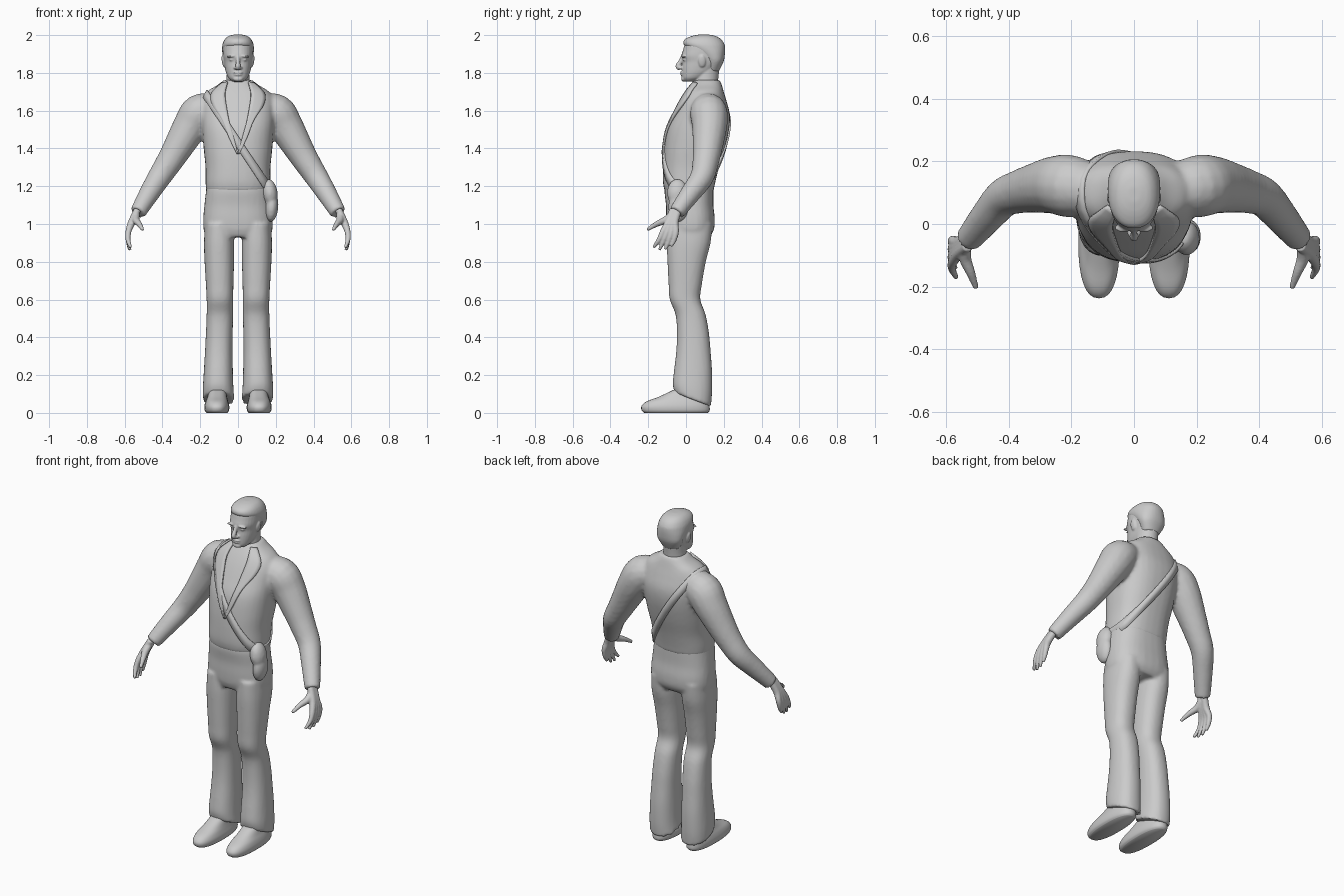
import bpy, bmesh, math
from mathutils import Vector, Matrix
from mathutils.bvhtree import BVHTree

if "Cube" in bpy.data.objects:
    bpy.data.objects.remove(bpy.data.objects["Cube"])

grey = bpy.data.materials.new("plain grey")
grey.diffuse_color = (0.6, 0.6, 0.6, 1)
grey.use_nodes = True
grey.node_tree.nodes["Principled BSDF"].inputs["Base Color"].default_value = grey.diffuse_color


def refine(rows, n=4):
    """Catmull-Rom interpolation between rows of numbers."""
    out = []
    for i in range(len(rows) - 1):
        a, b, c, d = (rows[max(i - 1, 0)], rows[i], rows[i + 1], rows[min(i + 2, len(rows) - 1)])
        for k in range(n):
            t = k / n
            out.append([0.5 * (2 * q + (r - p) * t + (2 * p - 5 * q + 4 * r - s) * t * t
                               + (3 * q - p - 3 * r + s) * t ** 3) for p, q, r, s in zip(a, b, c, d)])
    return out + [list(rows[-1])]


def skin(bm, rings):
    """Bridge rings of points into a closed body."""
    rings = [[bm.verts.new(p) for p in ring] for ring in rings]
    n = len(rings[0])
    for a, b in zip(rings, rings[1:]):
        for i in range(n):
            bm.faces.new((a[i], a[(i + 1) % n], b[(i + 1) % n], b[i]))
    bm.faces.new(rings[0])
    bm.faces.new(rings[-1])


def stack(bm, rows, side=1, power=2.0, n=32):
    """Horizontal sections: centre x, z, half width, front y, back y, tilt."""
    rings = []
    for x, z, rx, yf, yb, tilt in refine([tuple(r) + (0,) * (6 - len(r)) for r in rows]):
        ring = []
        for i in range(n):
            a = 2 * math.pi * i / n
            c, s = math.cos(a), math.sin(a)
            px = math.copysign(abs(c) ** (2 / power), c) * rx
            py = math.copysign(abs(s) ** (2 / power), s) * (yb - yf) / 2
            ring.append((side * (x + px), (yf + yb) / 2 + py, z + tilt * py))
        rings.append(ring)
    skin(bm, rings)


def tube(bm, rows, side=1, n=16):
    """Round sections along a path: x, y, z, radius."""
    rows = refine(rows)
    pts = [Vector((side * r[0], r[1], r[2])) for r in rows]
    rings = []
    for i, p in enumerate(pts):
        d = (pts[min(i + 1, len(pts) - 1)] - pts[max(i - 1, 0)]).normalized()
        u = d.cross(Vector((0, 1, 0.01))).normalized()
        v = d.cross(u)
        rings.append([p + rows[i][3] * (u * math.cos(2 * math.pi * k / n) + v * math.sin(2 * math.pi * k / n))
                      for k in range(n)])
    skin(bm, rings)


def blob(bm, pos, size, turn=0):
    m = Matrix.Translation(pos) @ Matrix.Rotation(turn, 4, 'Y') @ Matrix.Diagonal((*size, 1))
    bmesh.ops.create_uvsphere(bm, u_segments=16, v_segments=10, radius=1, matrix=m)


def finish(bm, name, voxel=0, smooth=3, thick=0):
    bmesh.ops.recalc_face_normals(bm, faces=bm.faces)
    me = bpy.data.meshes.new(name)
    bm.to_mesh(me)
    bm.free()
    me.materials.append(grey)
    me.polygons.foreach_set("use_smooth", [True] * len(me.polygons))
    ob = bpy.data.objects.new(name, me)
    bpy.context.collection.objects.link(ob)
    if thick:
        m = ob.modifiers.new("thickness", 'SOLIDIFY')
        m.thickness, m.offset = thick, 0
    if voxel:
        m = ob.modifiers.new("blend", 'REMESH')
        m.mode, m.voxel_size, m.use_smooth_shade = 'VOXEL', voxel, True
        m = ob.modifiers.new("soften", 'SMOOTH')
        m.factor, m.iterations = 0.5, smooth
    return ob


# Jacket: torso with sleeves blended in
jacket = bmesh.new()
stack(jacket, [(0, 1.17, .168, -.112, .145), (0, 1.22, .172, -.122, .155), (0, 1.3, .172, -.122, .175),
               (0, 1.4, .182, -.116, .205), (0, 1.5, .19, -.1, .228), (0, 1.58, .195, -.065, .232),
               (0, 1.65, .19, -.03, .215), (0, 1.7, .165, .0, .2), (0, 1.735, .11, .025, .19),
               (0, 1.762, .075, .045, .18)], power=2.4)
torso = BVHTree.FromBMesh(jacket)
for s in (1, -1):
    tube(jacket, [(.12, .11, 1.61, .08), (.2, .12, 1.59, .1), (.25, .125, 1.52, .094), (.315, .115, 1.41, .08),
                  (.36, .105, 1.335, .071), (.415, .085, 1.25, .063), (.465, .03, 1.17, .055),
                  (.51, -.025, 1.095, .047), (.53, -.05, 1.06, .043)], s)
finish(jacket, "jacket", .011, 4)

# Shoulder strap running diagonally round the torso
strap = bmesh.new()
centre, normal = Vector((0, .05, 1.43)), Vector((1.5, 0, 1)).normalized()
along = Vector((0, 1, 0)).cross(normal)
rim = []
for i in range(64):
    a = 2 * math.pi * i / 64
    d = along * math.cos(a) + Vector((0, math.sin(a), 0))
    hits = [torso.ray_cast(centre + normal * w, d)[0] for w in (-.02, .02)]
    if all(hits):
        rim.append([strap.verts.new(h + d * .003) for h in hits])
for a, b in zip(rim, rim[1:] + rim[:1]):
    strap.faces.new((a[0], a[1], b[1], b[0]))
finish(strap, "shoulder_strap", thick=.012)

# Lapels laid on the chest
lapels = bmesh.new()
for s in (1, -1):
    strip = refine([(.055, 1.75, .085, 1.745), (.068, 1.69, .14, 1.69), (.06, 1.62, .135, 1.63),
                    (.045, 1.54, .085, 1.55), (.02, 1.45, .045, 1.45), (.0, 1.37, .006, 1.37)])
    pairs = []
    for xi, zi, xo, zo in strip:
        pair = []
        for k in range(5):
            t = k / 4
            p = Vector((s * (xi + (xo - xi) * t), -1, zi + (zo - zi) * t))
            hit = torso.ray_cast(p, Vector((0, 1, 0)))[0]
            pair.append(lapels.verts.new(hit + Vector((0, -.006, 0))))
        pairs.append(pair)
    for a, b in zip(pairs, pairs[1:]):
        for k in range(4):
            lapels.faces.new((a[k], a[k + 1], b[k + 1], b[k]))
finish(lapels, "lapels", thick=.012)

# Trousers: hips and two flared legs
trousers = bmesh.new()
stack(trousers, [(0, .93, .165, -.085, .125), (0, .97, .182, -.1, .148), (0, 1.03, .184, -.105, .152),
                 (0, 1.1, .178, -.106, .145), (0, 1.17, .17, -.114, .145), (0, 1.21, .165, -.11, .145)], power=2.5)
for s in (1, -1):
    stack(trousers, [(.102, .07, .083, -.06, .132, -.38), (.105, .13, .081, -.07, .138, -.2),
                     (.104, .22, .077, -.064, .138), (.102, .32, .073, -.052, .131), (.099, .42, .071, -.048, .122),
                     (.096, .52, .07, -.055, .104), (.096, .6, .07, -.086, .076), (.097, .68, .073, -.092, .084),
                     (.099, .8, .078, -.098, .105), (.1, .9, .08, -.102, .13), (.1, 1.0, .075, -.1, .14)],
          s, power=2.3)
finish(trousers, "trousers", .01, 3)

# Shoes
shoes = bmesh.new()
for s in (1, -1):
    stack(shoes, [(.112, .0, .055, -.22, .115), (.112, .012, .064, -.234, .125), (.112, .035, .066, -.236, .125),
                  (.112, .06, .06, -.21, .12), (.11, .085, .052, -.145, .11), (.108, .12, .045, -.07, .1)],
          s, power=2.4)
finish(shoes, "shoes")

# Hip pouch
pouch = bmesh.new()
blob(pouch, (.168, -.045, 1.165), (.042, .056, .075), -.15)
blob(pouch, (.178, -.04, 1.09), (.036, .055, .08), .08)
finish(pouch, "hip_pouch", .009, 3)

# Hands: palm and fingers share one blended skin
hands = bmesh.new()
for s in (1, -1):
    for i, tip_z in enumerate((.876, .863, .865, .882)):
        ky = -.122 + .023 * i
        tube(hands, [(.532, -.07 + .01 * i, 1.075, .019), (.562, (ky - .065) / 2, 1.01, .02),
                     (.58, ky, .96, .016), (.582, ky - .022 + .004 * i, .915, .013),
                     (.568 + .004 * i, -.172 + .031 * i, tip_z, .008)], s, 10)
    tube(hands, [(.54, -.07, 1.05, .02), (.54, -.11, 1.02, .02), (.523, -.155, 1.0, .015),
                 (.505, -.205, .97, .009)], s, 10)
finish(hands, "hands", .005, 2)

# Head with neck, nose, brow, lips, eyes and ears
head = bmesh.new()
stack(head, [(0, 1.66, .08, .02, .17), (0, 1.72, .066, .036, .168), (0, 1.78, .06, .04, .172),
             (0, 1.84, .06, .04, .18)])
stack(head, [(0, 1.755, .03, -.008, .05), (0, 1.772, .05, -.02, .095), (0, 1.8, .063, -.022, .14),
             (0, 1.83, .07, -.021, .17), (0, 1.86, .075, -.018, .193), (0, 1.89, .079, -.024, .2),
             (0, 1.92, .08, -.016, .202), (0, 1.95, .078, -.008, .197), (0, 1.975, .066, .004, .18),
             (0, 1.992, .043, .035, .15), (0, 1.998, .02, .07, .12)], power=2.2)
tube(head, [(0, -.018, 1.885, .01), (0, -.03, 1.86, .011), (0, -.042, 1.835, .014), (0, -.03, 1.822, .012)])
blob(head, (0, -.02, 1.802), (.026, .012, .006))
blob(head, (0, -.018, 1.79), (.022, .012, .006))
blob(head, (0, -.012, 1.768), (.026, .014, .014))
for s in (1, -1):
    blob(head, (s * .034, -.012, 1.888), (.028, .015, .006), s * .12)
    blob(head, (s * .032, -.006, 1.87), (.015, .011, .007))
    blob(head, (s * .014, -.025, 1.826), (.009, .014, .008))
    blob(head, (s * .077, .085, 1.862), (.009, .02, .033), s * .15)
finish(head, "head", .0045, 2)

# Short cropped hair
hair = bmesh.new()
stack(hair, [(0, 1.81, .05, .1, .175), (0, 1.86, .075, .1, .199), (0, 1.9, .083, .06, .206),
             (0, 1.935, .084, .004, .207), (0, 1.955, .081, -.014, .202), (0, 1.978, .07, -.006, .186),
             (0, 1.995, .05, .03, .158), (0, 2.003, .02, .07, .12)], power=2.2)
finish(hair, "hair", .006, 2)
